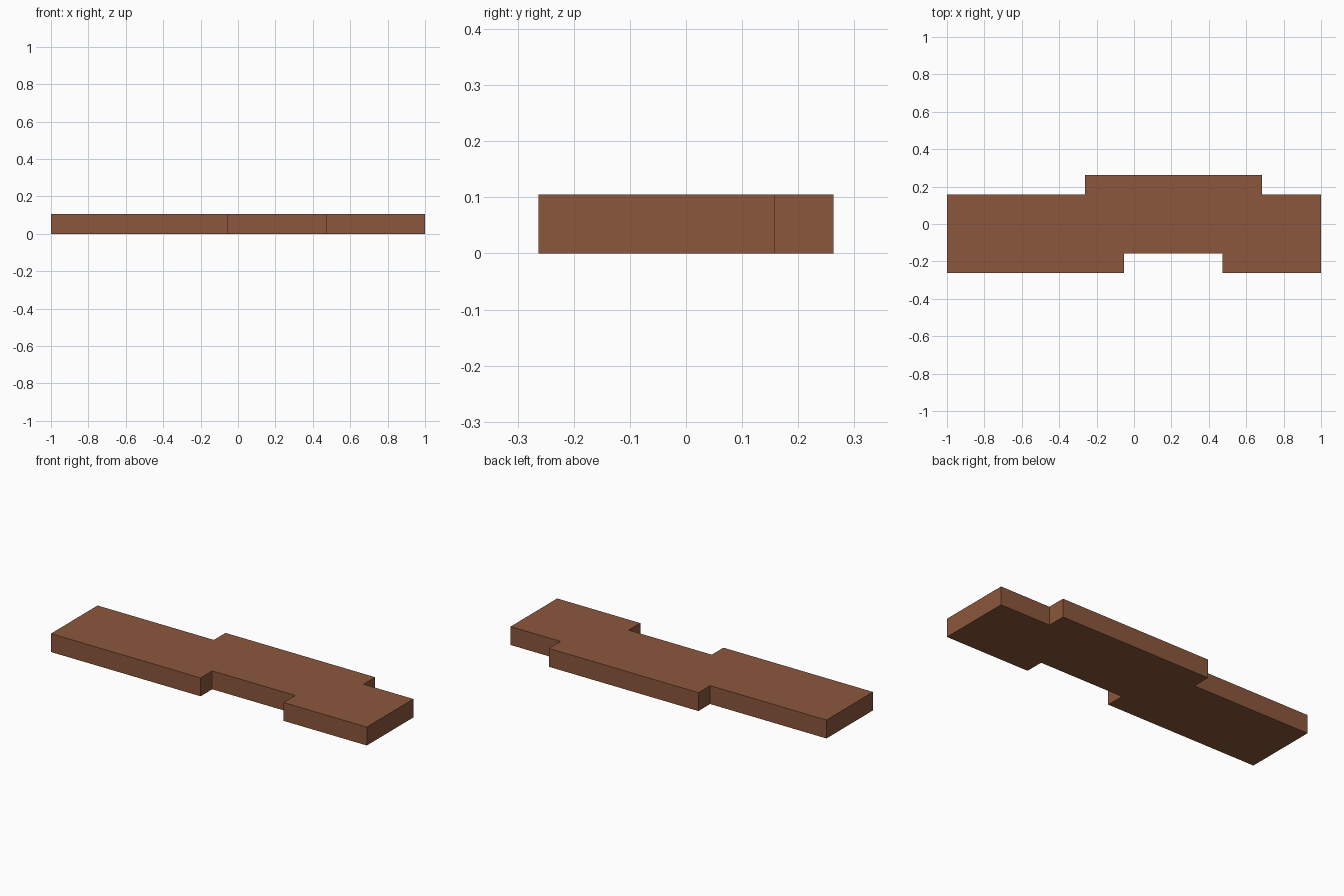
import bpy
import bmesh

cube = bpy.data.objects.get("Cube")
if cube:
    bpy.data.objects.remove(cube, do_unlink=True)

# Brown material
brown = bpy.data.materials.new("brown_wood")
colour = (0.26, 0.095, 0.045, 1.0)
brown.use_nodes = True
brown.diffuse_color = colour
for node in brown.node_tree.nodes:
    if node.type == 'BSDF_PRINCIPLED':
        node.inputs["Base Color"].default_value = colour
        node.inputs["Roughness"].default_value = 0.8

# Plank outline in whole units: 19 long, 5 wide, 1 thick
UNIT = 2 / 19
outline = [(0, 0), (9, 0), (9, 1), (14, 1), (14, 0), (19, 0),
           (19, 4), (16, 4), (16, 5), (7, 5), (7, 4), (0, 4)]

# Extrude the outline into a notched plank
bm = bmesh.new()
base = bm.faces.new([bm.verts.new(((x - 9.5) * UNIT, (y - 2.5) * UNIT, 0))
                     for x, y in outline])
top = bmesh.ops.extrude_face_region(bm, geom=[base], use_keep_orig=True)
bmesh.ops.translate(bm, vec=(0, 0, UNIT),
                    verts=[v for v in top["geom"] if isinstance(v, bmesh.types.BMVert)])
bmesh.ops.recalc_face_normals(bm, faces=bm.faces)

mesh = bpy.data.meshes.new("notched_plank")
bm.to_mesh(mesh)
bm.free()
mesh.materials.append(brown)
plank = bpy.data.objects.new("notched_plank", mesh)
bpy.context.collection.objects.link(plank)
